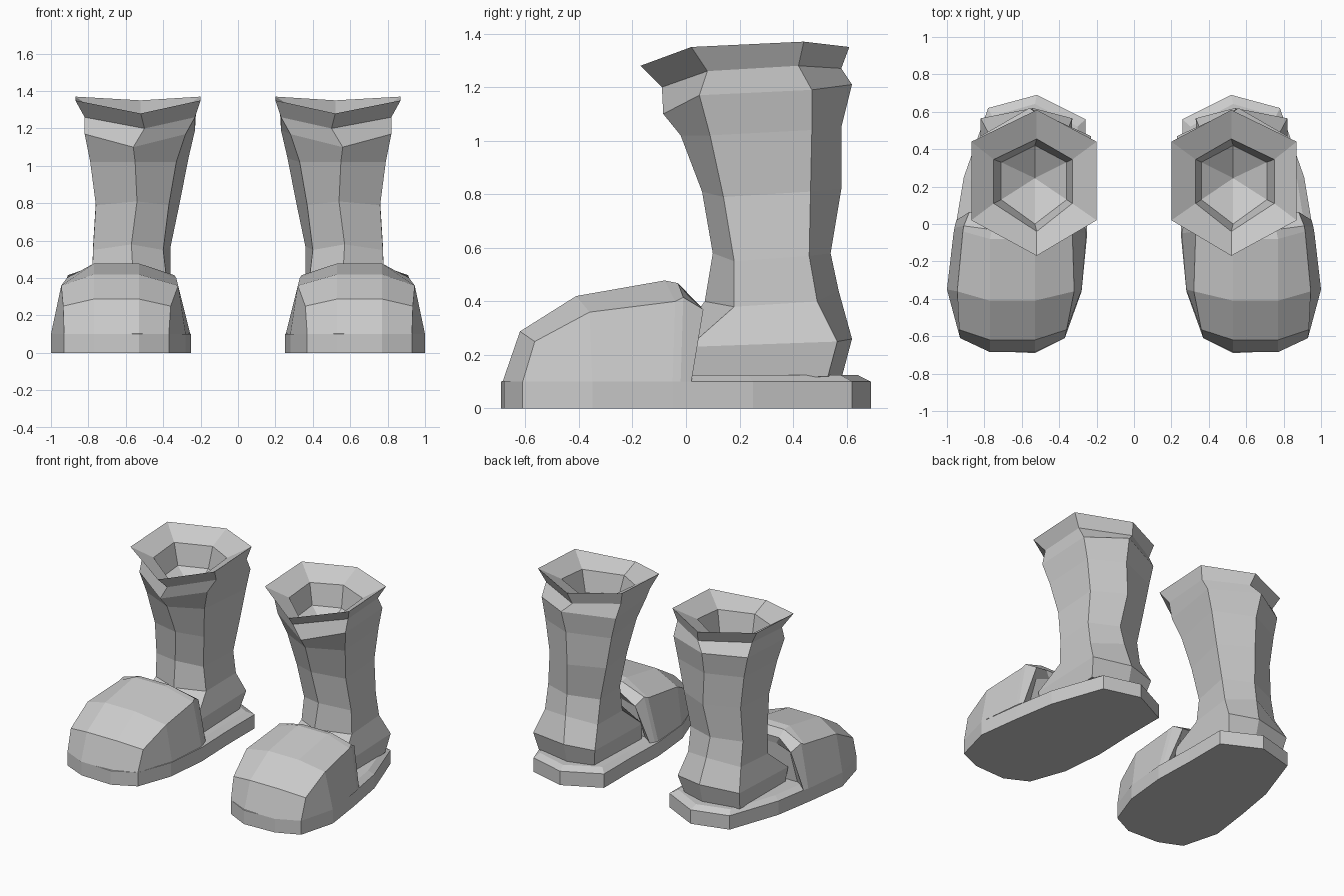
import bpy, bmesh


def add_part(name, build):
    bm = bmesh.new()
    build(bm)
    bmesh.ops.remove_doubles(bm, verts=bm.verts, dist=0.0005)
    bmesh.ops.recalc_face_normals(bm, faces=bm.faces)
    mesh = bpy.data.meshes.new(name)
    bm.to_mesh(mesh)
    bm.free()
    obj = bpy.data.objects.new(name, mesh)
    bpy.context.collection.objects.link(obj)
    # second boot is the mirror image across x = 0
    obj.modifiers.new("other_boot", 'MIRROR').use_axis[0] = True
    return obj


def loft(bm, rows, closed):
    rows = [[bm.verts.new(p) for p in row] for row in rows]
    n = len(rows[0])
    for a, b in zip(rows, rows[1:]):
        for i in range(n if closed else n - 1):
            j = (i + 1) % n
            bm.faces.new((a[i], a[j], b[j], b[i]))
    return rows


# Sole: flat outline, short wall, slightly raised inset top
OUTLINE = [(.93, -.61), (.77, -.68), (.53, -.69), (.37, -.61), (.28, -.36),
           (.25, -.05), (.26, .25), (.26, .56), (.52, .69), (.78, .62),
           (.91, .25), (.96, -.05), (1.0, -.35)]


def sole(bm):
    inset = [(.6 + (x - .6) * .88, y * .93, .125) for x, y in OUTLINE]
    rows = loft(bm, [[(x, y, 0) for x, y in OUTLINE],
                     [(x, y, .1) for x, y in OUTLINE], inset], True)
    bm.faces.new(rows[0])
    bm.faces.new(rows[-1])


# Toe cap: arches lofted front to back; each level is (outer x, inner x, y, z)
def arch(low, shoulder, top):
    levels = (low, shoulder, top)
    outer = [(xo, y, z) for xo, xi, y, z in levels]
    inner = [(xi, y, z) for xo, xi, y, z in reversed(levels)]
    return outer + inner


def toe_cap(bm):
    front = (.93, .37, -.61, .1)
    rows = loft(bm, [
        arch(front, front, (.77, .53, -.685, .1)),
        arch(front, (.935, .36, -.565, .25), (.77, .53, -.62, .288)),
        arch((1.0, .28, -.35, .1), (.945, .32, -.36, .36), (.77, .53, -.41, .42)),
        arch((.965, .255, -.05, .1), (.915, .33, -.04, .40), (.77, .53, -.08, .478)),
        arch((.96, .26, -.02, .1), (.91, .34, -.01, .415), (.76, .53, -.03, .468)),
        arch((.95, .27, .02, .1), (.88, .36, .065, .37), (.75, .54, .01, .42)),
        arch((.88, .33, -.02, .1), (.83, .40, .0, .33), (.72, .55, .0, .37)),
    ], False)
    bm.faces.new(rows[-1])


# Shaft: six-sided rings running up the leg, over the flared rim and inside
def ring(xif, xib, xo, xc, yf, ysf, ysb, yb, zf, zs, zb):
    return [(xc, yf, zf), (xo, ysf, zs - .01), (xo, ysb, zs + .01),
            (xc, yb, zb), (xib, ysb, zs + .01), (xif, ysf, zs - .01)]


RINGS = [
    (.34, .36, .80, .54, -.05, .02, .53, .58, .11, .11, .11),
    (.34, .33, .82, .54, -.04, .01, .565, .62, .25, .24, .26),
    (.38, .36, .78, .56, .07, .18, .49, .57, .40, .39, .44),
    (.40, .36, .775, .57, .10, .18, .46, .54, .58, .56, .58),
    (.37, .31, .76, .54, .06, .14, .465, .58, .81, .80, .82),
    (.33, .265, .79, .55, -.02, .09, .47, .58, 1.02, 1.03, 1.05),
    (.28, .23, .82, .56, -.085, .05, .47, .62, 1.10, 1.18, 1.21),
    (.23, .225, .82, .50, -.09, .08, .42, .58, 1.20, 1.27, 1.27),
    (.20, .20, .87, .52, -.17, .02, .44, .61, 1.28, 1.36, 1.35),
    (.33, .33, .75, .52, -.04, .11, .345, .455, 1.23, 1.28, 1.28),
    (.36, .36, .71, .53, .00, .13, .33, .42, 1.11, 1.13, 1.13),
]


def shaft(bm):
    rows = loft(bm, [ring(*r) for r in RINGS], True)
    bm.faces.new(rows[0])
    floor = bm.verts.new((.53, .245, 1.02))
    for i in range(6):
        bm.faces.new((rows[-1][i], rows[-1][(i + 1) % 6], floor))


add_part("boot_soles", sole)
add_part("boot_toe_caps", toe_cap)
add_part("boot_shafts", shaft)
